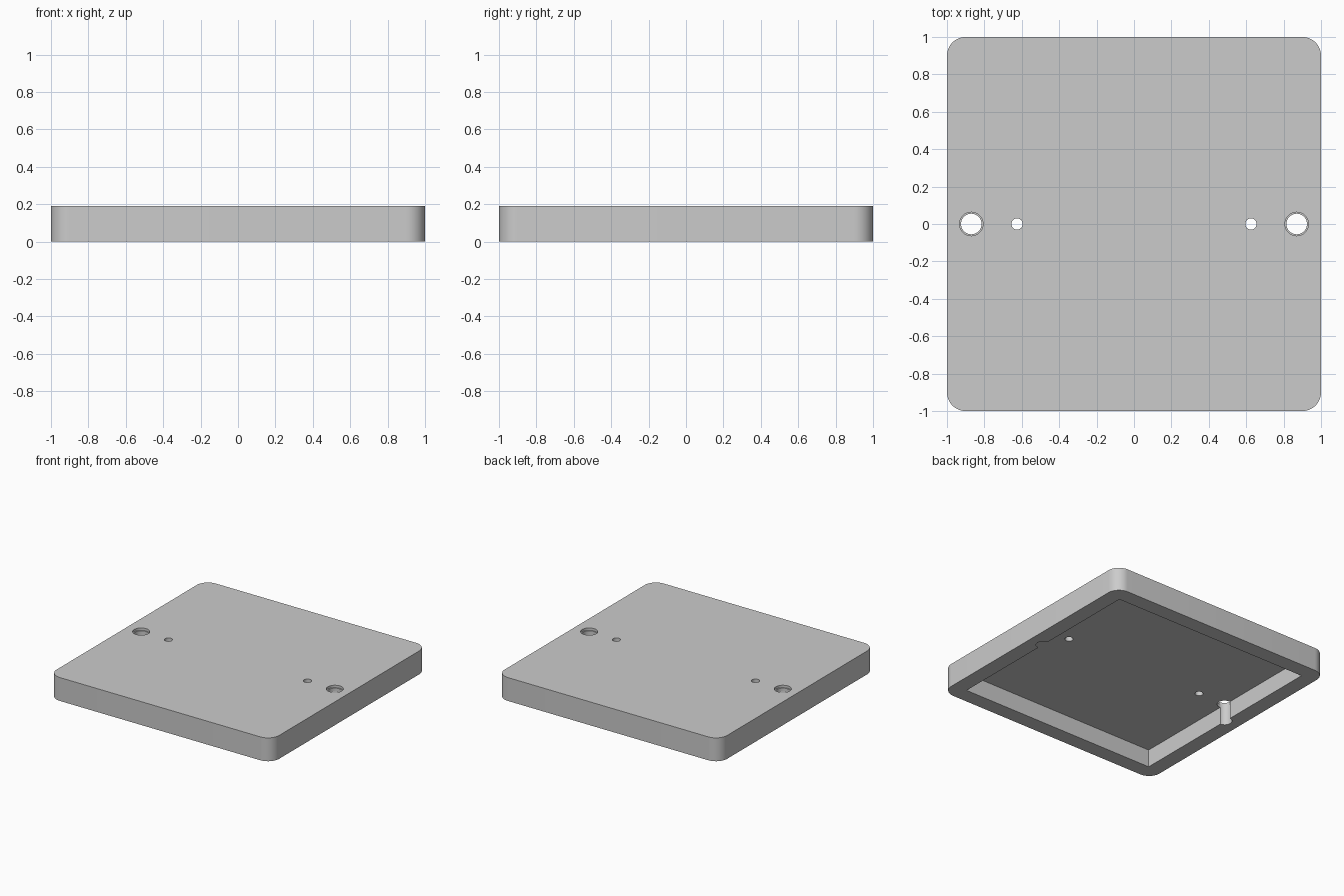
import bpy
import math

old = bpy.data.objects.get("Cube")
if old:
    bpy.data.objects.remove(old, do_unlink=True)

HEIGHT = 0.19
CAVITY_DEPTH = 0.142
INNER = 0.875
CORNER = 0.1

grey = bpy.data.materials.new("Plain grey")
grey.use_nodes = True
colour = (0.6, 0.6, 0.6, 1)
grey.diffuse_color = colour
grey.node_tree.nodes["Principled BSDF"].inputs["Base Color"].default_value = colour


def prism(name, outline, z0, z1):
    """Extrude a counter-clockwise outline between two heights."""
    n = len(outline)
    verts = [(x, y, z) for z in (z0, z1) for x, y in outline]
    faces = [list(range(n))[::-1], list(range(n, 2 * n))]
    faces += [[i, (i + 1) % n, n + (i + 1) % n, n + i] for i in range(n)]
    mesh = bpy.data.meshes.new(name)
    mesh.from_pydata(verts, [], faces)
    mesh.materials.append(grey)
    obj = bpy.data.objects.new(name, mesh)
    bpy.context.collection.objects.link(obj)
    return obj


def circle(cx, radius, steps=48):
    angles = [2 * math.pi * i / steps for i in range(steps)]
    return [(cx + radius * math.cos(a), radius * math.sin(a)) for a in angles]


def rounded_square(half, radius, steps=12):
    points = []
    for quarter, (sx, sy) in enumerate([(1, 1), (-1, 1), (-1, -1), (1, -1)]):
        for i in range(steps + 1):
            a = math.pi / 2 * (quarter + i / steps)
            points.append((sx * (half - radius) + radius * math.cos(a),
                           sy * (half - radius) + radius * math.sin(a)))
    return points


# Rounded plate with a hollow underside
plate = prism("cover_plate", rounded_square(1, CORNER), 0, HEIGHT)
square = [(-INNER, -INNER), (INNER, -INNER), (INNER, INNER), (-INNER, INNER)]
cutters = [prism("cavity_cutter", square, -0.1, CAVITY_DEPTH)]

# Stepped screw holes beside the rim and small pilot holes further in
for side in (-1, 1):
    cutters.append(prism("screw_hole_cutter", circle(side * 0.87, 0.055), -0.2, 0.4))
    cutters.append(prism("counterbore_cutter", circle(side * 0.87, 0.063), HEIGHT - 0.02, 0.4))
    cutters.append(prism("pilot_hole_cutter", circle(side * 0.625, 0.03), 0.05, 0.4))

bpy.ops.object.select_all(action="DESELECT")
bpy.context.view_layer.objects.active = plate
plate.select_set(True)
for cutter in cutters:
    cutter.hide_render = True
    cut = plate.modifiers.new(cutter.name, "BOOLEAN")
    cut.operation = "DIFFERENCE"
    cut.solver = "EXACT"
    cut.object = cutter
    bpy.ops.object.modifier_apply(modifier=cut.name)
    bpy.data.objects.remove(cutter, do_unlink=True)

bpy.ops.object.shade_smooth_by_angle(angle=math.radians(30))
